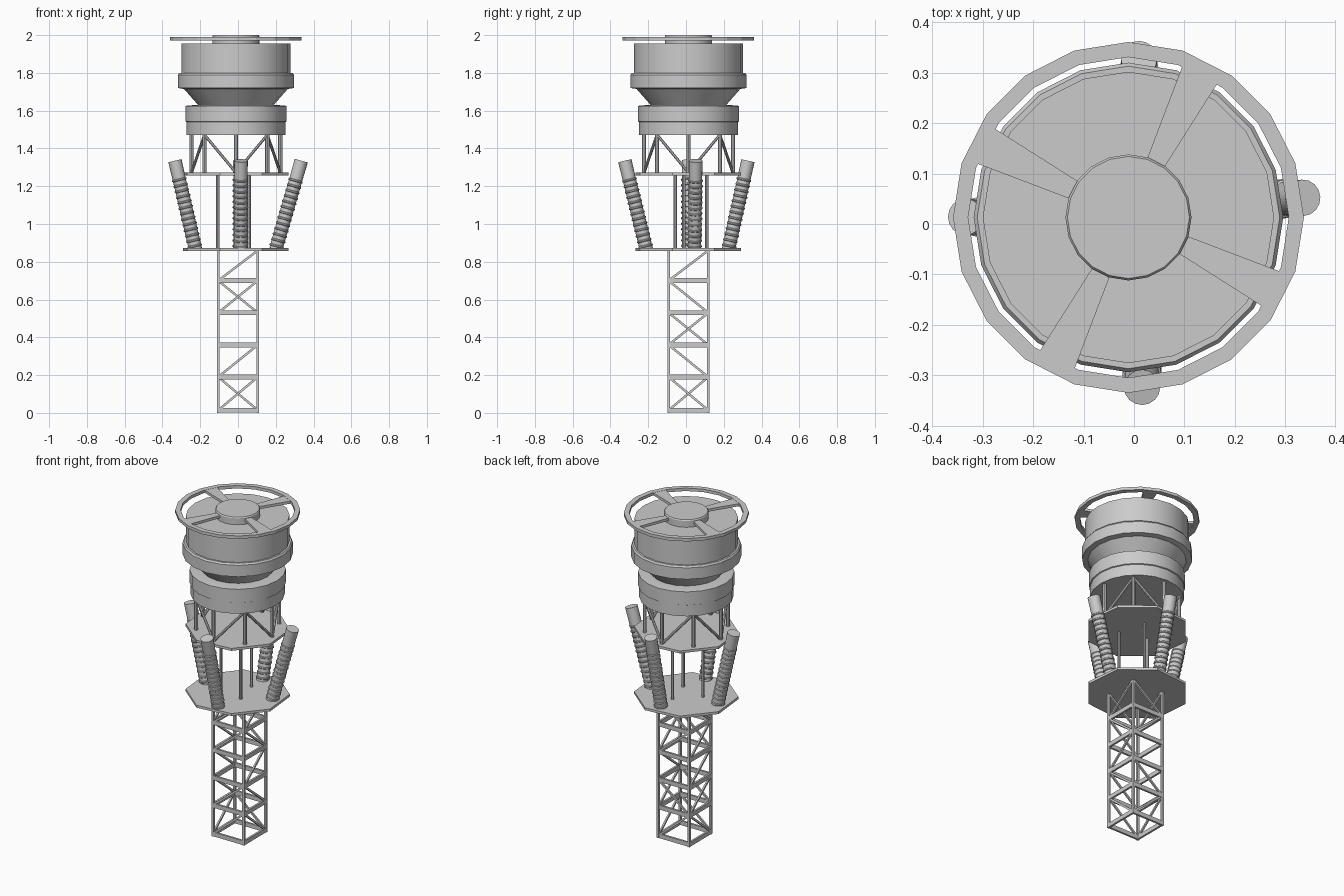
import bpy, bmesh, math
from mathutils import Vector, Matrix

if "Cube" in bpy.data.objects:
    bpy.data.objects.remove(bpy.data.objects["Cube"])

CX, CY = -0.011, 0.013          # axis of the drum and platforms


def finish(name, bm, smooth=False):
    bmesh.ops.recalc_face_normals(bm, faces=bm.faces[:])
    me = bpy.data.meshes.new(name)
    bm.to_mesh(me)
    bm.free()
    ob = bpy.data.objects.new(name, me)
    bpy.context.collection.objects.link(ob)
    if smooth:
        bpy.ops.object.select_all(action='DESELECT')
        ob.select_set(True)
        bpy.context.view_layer.objects.active = ob
        bpy.ops.object.shade_smooth_by_angle(angle=math.radians(30))
    return ob


def lathe(bm, profile, sides, mat, phase=0.0, closed=False):
    """Revolve (radius, height) points; open profiles get end caps."""
    rings = []
    for r, z in profile:
        rings.append([bm.verts.new(mat @ Vector((r * math.cos(phase + math.tau * i / sides),
                                                 r * math.sin(phase + math.tau * i / sides), z)))
                      for i in range(sides)])
    pairs = list(zip(rings, rings[1:]))
    if closed:
        pairs.append((rings[-1], rings[0]))
    for a, b in pairs:
        for i in range(sides):
            j = (i + 1) % sides
            bm.faces.new((a[i], a[j], b[j], b[i]))
    if not closed:
        bm.faces.new(rings[0][::-1])
        bm.faces.new(rings[-1])


def along(p, q):
    p, q = Vector(p), Vector(q)
    d = q - p
    return Matrix.Translation(p) @ d.to_track_quat('Z', 'Y').to_matrix().to_4x4(), d.length


def rod(bm, p, q, r, sides=8):
    m, length = along(p, q)
    lathe(bm, [(r, 0), (r, length)], sides, m)


def bar(bm, p, q, w, h):
    """Box beam from p to q, w wide sideways and h tall."""
    p, q = Vector(p), Vector(q)
    d = (q - p).normalized()
    side = d.cross(Vector((0, 0, 1)))
    side = side.normalized() if side.length > 1e-4 else Vector((1, 0, 0))
    up = side.cross(d)
    ends = []
    for c in (p, q):
        ends.append([bm.verts.new(c + side * (sx * w / 2) + up * (sy * h / 2))
                     for sx, sy in ((-1, -1), (1, -1), (1, 1), (-1, 1))])
    a, b = ends
    bm.faces.new(a)
    bm.faces.new(b[::-1])
    for i in range(4):
        j = (i + 1) % 4
        bm.faces.new((a[i], b[i], b[j], a[j]))


AXIS = Matrix.Translation((CX, CY, 0))

# Lattice tower: posts, horizontal bars, diagonals
TX, TY, H = 0.0, 0.013, 0.105
corners = [(TX - H, TY - H), (TX + H, TY - H), (TX + H, TY + H), (TX - H, TY + H)]
levels = [0.014, 0.19, 0.36, 0.53, 0.70, 0.86]
bm = bmesh.new()
for x, y in corners:
    bar(bm, (x, y, 0), (x, y, 0.86), 0.014, 0.014)
finish("tower_posts", bm)

bm = bmesh.new()
for z in levels[:-1]:
    for i in range(4):
        bar(bm, (*corners[i], z), (*corners[(i + 1) % 4], z), 0.012, 0.026)
finish("tower_crossbars", bm)

# one diagonal per bay: 1 rises, -1 falls, 0 none (front, right, back, left)
bm = bmesh.new()
patterns = [(1, 1, 0, 1, 1), (-1, -1, 1, -1, 1), (1, -1, 0, 1, -1), (-1, 1, 1, 1, -1)]
for f, pattern in enumerate(patterns):
    for k, s in enumerate(pattern):
        a, b = corners[f], corners[(f + 1) % 4]
        if s < 0:
            a, b = b, a
        if s:
            bar(bm, (*a, levels[k]), (*b, levels[k + 1]), 0.01, 0.012)
finish("tower_diagonals", bm)

# Two octagonal platforms
for name, z in (("lower_platform", 0.857), ("upper_platform", 1.257)):
    bm = bmesh.new()
    lathe(bm, [(0.292, z), (0.292, z + 0.015)], 8, AXIS, math.radians(28))
    finish(name, bm)

# Three posts between the platforms
bm = bmesh.new()
for deg in (75, 195, 315):
    a = math.radians(deg)
    x, y = CX + 0.1 * math.cos(a), CY + 0.1 * math.sin(a)
    rod(bm, (x, y, 0.865), (x, y, 1.262), 0.009)
finish("platform_posts", bm, True)

# Ribbed tilted tubes
tubes = {
    "right": ((0.20, 0.045), (0.335, 0.052)),
    "left": ((-0.225, 0.013), (-0.334, 0.014)),
    "front": ((0.015, -0.21), (0.016, -0.324)),
    "back": ((0.01, 0.225), (0.01, 0.328)),
}
for name, (lo, hi) in tubes.items():
    m, length = along((*lo, 0.866), (*hi, 1.335))
    prof = [(0.035, 0)]
    for k in range(13):
        z = 0.012 + k * 0.03
        prof += [(0.035, z), (0.039, z + 0.003), (0.039, z + 0.009), (0.035, z + 0.012)]
    prof.append((0.036, length))
    bm = bmesh.new()
    lathe(bm, prof, 16, m)
    finish(name + "_ribbed_tube", bm, True)

# Truss holding the drum: eight posts with alternating diagonals
bm = bmesh.new()
ring = [(CX + 0.235 * math.cos(i * math.pi / 4), CY + 0.235 * math.sin(i * math.pi / 4)) for i in range(8)]
for i in range(8):
    a, b = ring[i], ring[(i + 1) % 8]
    rod(bm, (*a, 1.265), (*a, 1.475), 0.011)
    if i % 2:
        a, b = b, a
    rod(bm, (*a, 1.272), (*b, 1.472), 0.008)
finish("drum_truss", bm, True)

# Drum body
bm = bmesh.new()
lathe(bm, [(0.262, 1.472), (0.262, 1.54), (0.268, 1.543), (0.268, 1.625), (0.25, 1.628),
           (0.20, 1.63), (0.275, 1.715), (0.307, 1.72), (0.307, 1.79), (0.300, 1.80),
           (0.289, 1.80), (0.289, 1.955)], 20, AXIS, math.pi / 2)
finish("drum", bm, True)

# Hub on the drum roof
bm = bmesh.new()
lathe(bm, [(0.125, 1.95), (0.125, 1.994), (0.121, 2.0)], 20, AXIS, math.pi / 2)
finish("roof_hub", bm, True)

# Outer ring and four flared spokes
bm = bmesh.new()
lathe(bm, [(0.318, 1.972), (0.348, 1.972), (0.348, 1.99), (0.318, 1.99)], 20, AXIS, math.pi / 2, closed=True)
finish("roof_ring", bm)

bm = bmesh.new()
for k in range(4):
    m = AXIS @ Matrix.Rotation(math.radians(63.4 + 90 * k), 4, 'Z')
    plan = [(0.11, -0.018), (0.328, -0.04), (0.328, 0.04), (0.11, 0.018)]
    lo = [bm.verts.new(m @ Vector((x, y, 1.973))) for x, y in plan]
    hi = [bm.verts.new(m @ Vector((x, y, 1.989))) for x, y in plan]
    bm.faces.new(lo[::-1])
    bm.faces.new(hi)
    for i in range(4):
        j = (i + 1) % 4
        bm.faces.new((lo[i], lo[j], hi[j], hi[i]))
finish("roof_spokes", bm)
